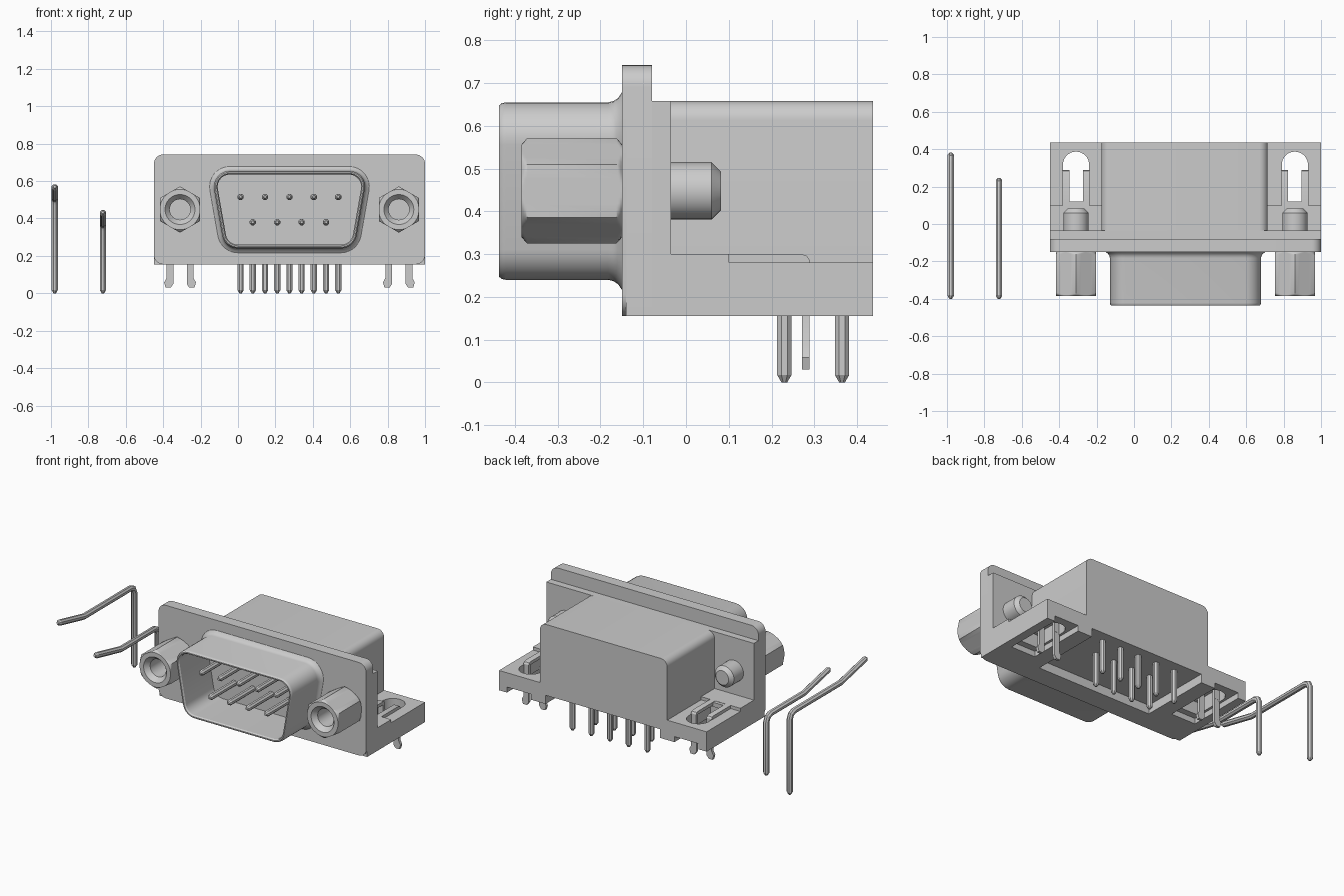
import bpy, bmesh
from math import sin, cos, pi, radians, atan2
from mathutils import Vector

if "Cube" in bpy.data.objects:
    bpy.data.objects.remove(bpy.data.objects["Cube"])

CX = 0.275            # connector centre in x
SIDE = 0.585          # mounting post distance from that centre


def loft(name, rings, cap=True):
    """Skin a list of equal-length point rings."""
    bm = bmesh.new()
    vs = [[bm.verts.new(p) for p in r] for r in rings]
    n = len(rings[0])
    for a, b in zip(vs, vs[1:]):
        for i in range(n):
            bm.faces.new((a[i], a[(i + 1) % n], b[(i + 1) % n], b[i]))
    if cap:
        bm.faces.new(vs[0])
        bm.faces.new(vs[-1])
    bmesh.ops.recalc_face_normals(bm, faces=bm.faces[:])
    me = bpy.data.meshes.new(name)
    bm.to_mesh(me)
    bm.free()
    ob = bpy.data.objects.new(name, me)
    bpy.context.collection.objects.link(ob)
    return ob


def place(p, axis, t):
    return {'x': (t, p[0], p[1]), 'y': (p[0], t, p[1]), 'z': (p[0], p[1], t)}[axis]


def prism(name, pts, axis, a, b):
    return loft(name, [[place(p, axis, t) for p in pts] for t in (a, b)])


def rect(x0, x1, z0, z1):
    return [(x0, z0), (x1, z0), (x1, z1), (x0, z1)]


def box(name, x0, x1, y0, y1, z0, z1):
    return prism(name, rect(x0, x1, y0, y1), 'z', z0, z1)


def rounded(pts, radii, off=0.0, seg=8):
    """Counter-clockwise polygon with rounded corners, grown by off."""
    out = []
    for i, p in enumerate(pts):
        p, q, s = Vector(p), Vector(pts[i - 1]), Vector(pts[(i + 1) % len(pts)])
        d1, d2 = (p - q).normalized(), (s - p).normalized()
        n1, n2 = Vector((d1.y, -d1.x)), Vector((d2.y, -d2.x))
        r = radii[i]
        if r == 0:
            out.append(tuple(p))
            continue
        c = p - (n1 + n2) * r / (1 + n1.dot(n2))
        a0 = atan2(n1.y, n1.x)
        da = (atan2(n2.y, n2.x) - a0) % (2 * pi)
        for k in range(seg + 1):
            a = a0 + da * k / seg
            out.append((c.x + (r + off) * cos(a), c.y + (r + off) * sin(a)))
    return out


def turned(name, x, z, prof, n=32, apothem=None):
    """Lathe around a y axis; an apothem clips it to a hexagon."""
    rings = []
    for r, y in prof:
        ring = []
        for i in range(n):
            a = 2 * pi * i / n
            hexr = apothem / cos(a % (pi / 3) - pi / 6) if apothem else r
            rr = min(r, hexr)
            ring.append((x + rr * sin(a), y, z + rr * cos(a)))
        rings.append(ring)
    return loft(name, rings)


def pin(name, x, path, r=0.018):
    """Octagonal wire along a y-z path with tapered tips."""
    pts = [Vector(p) for p in path]
    ends = [pts[0].lerp(pts[1], 0.017 / (pts[1] - pts[0]).length),
            pts[-1].lerp(pts[-2], 0.017 / (pts[-2] - pts[-1]).length)]
    pts = [pts[0], ends[0]] + pts[1:-1] + [ends[1], pts[-1]]
    rings = []
    for i, p in enumerate(pts):
        d1 = (p - pts[i - 1]).normalized() if i else (pts[1] - p).normalized()
        d2 = (pts[i + 1] - p).normalized() if i < len(pts) - 1 else d1
        t = (d1 + d2).normalized()
        n = Vector((-t.y, t.x)) / t.dot(d1)
        rr = r * 0.4 if i in (0, len(pts) - 1) else r
        rings.append([(x + rr * cos(a), p.x + n.x * rr * sin(a), p.y + n.y * rr * sin(a))
                      for a in [pi / 8 + k * pi / 4 for k in range(8)]])
    return loft(name, rings)


def cut(ob, cutter):
    m = ob.modifiers.new("cut", 'BOOLEAN')
    m.operation, m.solver, m.object = 'DIFFERENCE', 'EXACT', cutter
    bpy.context.view_layer.objects.active = ob
    bpy.ops.object.modifier_apply(modifier=m.name)
    bpy.data.objects.remove(cutter)


# Flange: thin front plate, thicker moulding and a lower backing layer
outline = rect(-0.45, 1.0, 0.155, 0.742)
prism("front_plate", rounded(outline, [0.05] * 4), 'y', -0.15, -0.139)
prism("flange", rounded(outline, [0, 0, 0.05, 0.05]), 'y', -0.14, -0.08)
box("flange_backing", -0.45, 1.0, -0.085, -0.035, 0.155, 0.658)

# Rear housing, hollow underneath and open at the back
housing = prism("rear_housing", rounded(rect(-0.175, 0.715, 0.155, 0.658), [0, 0, 0.045, 0.045]),
                'y', -0.05, 0.437)
cut(housing, box("cavity", -0.125, 0.675, -0.02, 0.6, 0.0, 0.21))

# D-shaped metal shell with flared base and rolled lip
d_shape = [(CX - 0.347, 0.24), (CX + 0.347, 0.24), (CX + 0.42, 0.655), (CX - 0.42, 0.655)]
steps = [(-0.02, -0.151), (-0.02, -0.428), (-0.014, -0.437), (-0.007, -0.437), (-0.002, -0.431),
         (0, -0.422), (0, -0.182), (0.003, -0.17), (0.01, -0.159), (0.025, -0.149)]
loft("d_shell", [[(p[0], y, p[1]) for p in rounded(d_shape, [0.085] * 4, o)] for o, y in steps])

# Contact pins: front tips and solder legs, five above four
for row, (count, z, y) in enumerate([(5, 0.515, 0.365), (4, 0.38, 0.23)]):
    for i in range(count):
        x = CX + (i - (count - 1) / 2) * 0.1305
        pin(f"contact_{row}_{i}", x, [(-0.40, z), (-0.10, z)])
        pin(f"solder_leg_{row}_{i}", x, [(y, 0.0), (y, 0.24)])

# Two loose bent pins beside the connector
for name, x, y, z in [("loose_long_pin", -0.98, 0.365, 0.512), ("loose_short_pin", -0.722, 0.23, 0.375)]:
    pin(name, x, [(y, 0), (y, z - 0.04), (y - 0.012, z - 0.012), (y - 0.04, z),
                  (-0.14, z), (-0.40, z + 0.058)])

# Mirrored mounting parts on both ends
chamfer = [(0.108 + 0.016 * k / 4, 0.014 * k / 4) for k in range(5)]
for side, s in (("left", -1), ("right", 1)):
    cx = CX + s * SIDE
    z = 0.448

    # Hex standoff with threaded hole, and the screw end behind
    prof = [(0.055, -0.2), (0.055, -0.355), (0.08, -0.385)]
    prof += [(r, -0.385 + d) for r, d in chamfer] + [(r, -0.149 - d) for r, d in reversed(chamfer)]
    turned("hex_standoff_" + side, cx, z, prof, 48, 0.107)
    turned("screw_end_" + side, cx, z, [(0.067, -0.06), (0.067, 0.06), (0.045, 0.082)])

    # Slotted base wing with a channel underneath
    x0, x1 = sorted((CX + s * 0.43, CX + s * 0.725))
    wing = prism("base_wing_" + side, [(-0.05, 0.155), (0.437, 0.155), (0.437, 0.28),
                                       (0.1, 0.28), (0.1, 0.3), (-0.05, 0.3)], 'x', x0, x1)
    slot = rounded(rect(cx - 0.07, cx + 0.07, 0.1, 0.387), [0, 0, 0.0699, 0.0699])
    cut(wing, prism("slot", slot, 'z', 0.0, 0.5))
    cut(wing, box("channel", cx - 0.085, cx + 0.085, 0.06, 0.6, 0.0, 0.19))

    # Board lock clip: bridge, two bent strips and barbed prongs
    box("clip_bridge_" + side, cx - 0.07, cx + 0.07, 0.09, 0.12, 0.27, 0.298)
    for k in (-1, 1):
        a, b = sorted((cx + k * 0.036, cx + k * 0.072))
        prism(f"clip_strip_{side}_{k}", [(0.095, 0.28), (0.095, 0.3), (0.27, 0.3), (0.283, 0.296),
                                         (0.29, 0.285), (0.29, 0.2), (0.27, 0.2), (0.27, 0.28)],
              'x', a, b)
        prong = [(0.036, 0.22), (0.072, 0.22), (0.072, 0.082), (0.085, 0.058),
                 (0.077, 0.03), (0.05, 0.03), (0.036, 0.05)]
        prism(f"clip_prong_{side}_{k}", [(cx + k * px, pz) for px, pz in prong], 'y', 0.271, 0.289)

# Smooth the curved parts, keep hard edges
bpy.ops.object.select_all(action='SELECT')
bpy.context.view_layer.objects.active = housing
bpy.ops.object.shade_smooth_by_angle(angle=radians(30))
